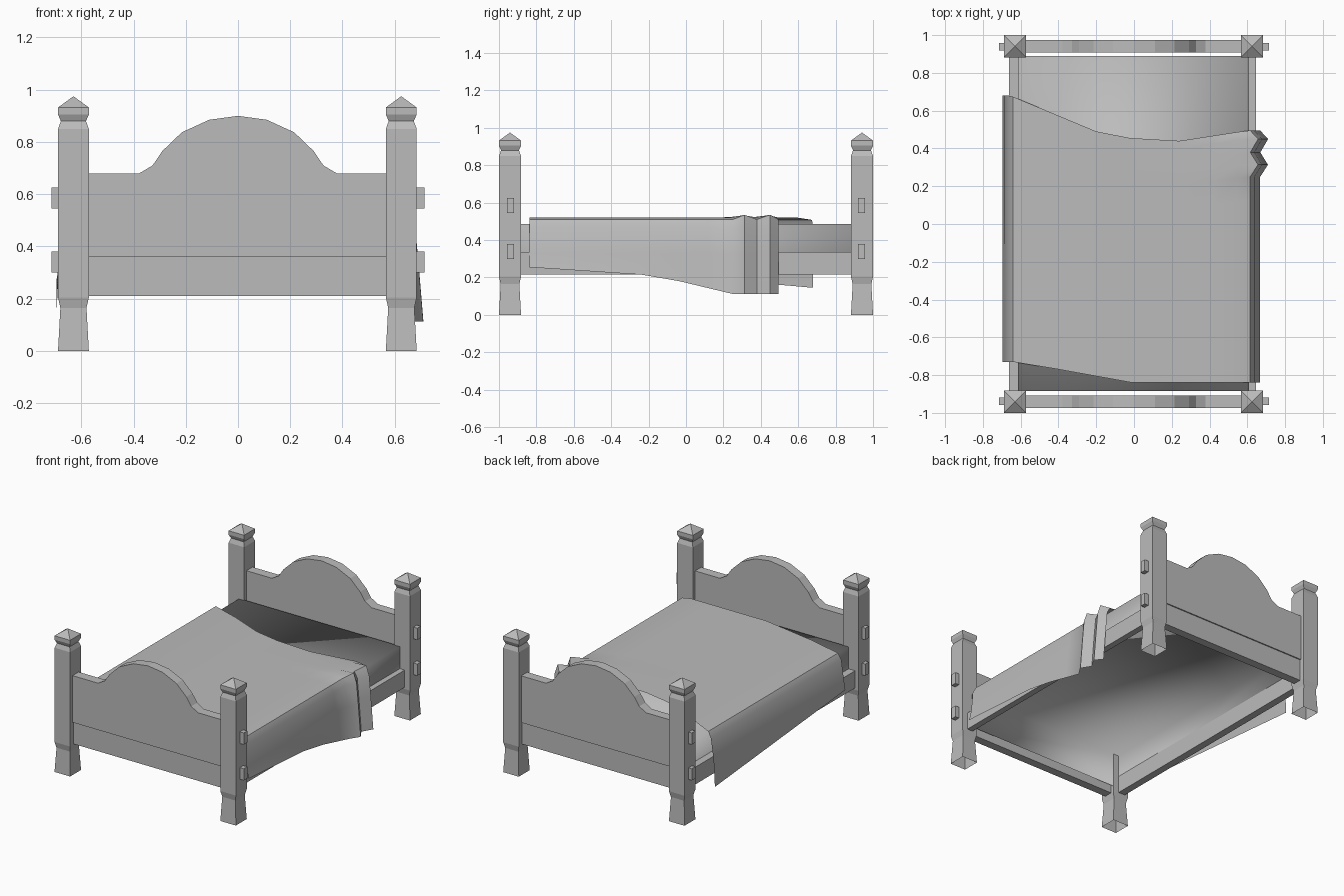
import bpy
import bmesh
import math

cube = bpy.data.objects.get("Cube")
if cube:
    bpy.data.objects.remove(cube)

grey = bpy.data.materials.new("plain grey")
grey.use_nodes = True
grey.diffuse_color = (0.5, 0.5, 0.5, 1)
grey.node_tree.nodes["Principled BSDF"].inputs["Base Color"].default_value = (0.5, 0.5, 0.5, 1)


def finish(name, bm, smooth_angle=None):
    mesh = bpy.data.meshes.new(name)
    bm.to_mesh(mesh)
    bm.free()
    mesh.materials.append(grey)
    obj = bpy.data.objects.new(name, mesh)
    bpy.context.collection.objects.link(obj)
    if smooth_angle:
        bpy.ops.object.select_all(action="DESELECT")
        obj.select_set(True)
        bpy.context.view_layer.objects.active = obj
        bpy.ops.object.shade_smooth_by_angle(angle=math.radians(smooth_angle))
    return obj


def box_mesh(x, y, z):
    bm = bmesh.new()
    bmesh.ops.create_cube(bm, size=1)
    for v in bm.verts:
        for i, (lo, hi) in enumerate((x, y, z)):
            v.co[i] = lo if v.co[i] < 0 else hi
    return bm


def interp(points, x):
    if x <= points[0][0]:
        return points[0][1]
    for (x0, y0), (x1, y1) in zip(points, points[1:]):
        if x <= x1:
            return y0 + (y1 - y0) * (x - x0) / (x1 - x0)
    return points[-1][1]


# Square post: stacked rings (height, half width) under a pyramid cap, hollow foot
POST = [(0, .059), (.165, .05), (.205, .059), (.85, .059), (.88, .048), (.905, .059), (.932, .059)]


def post(name, cx, cy):
    bm = bmesh.new()
    rings = [[bm.verts.new((cx + sx * r, cy + sy * r, z))
              for sx, sy in ((-1, -1), (1, -1), (1, 1), (-1, 1))] for z, r in POST]
    for a, b in zip(rings, rings[1:]):
        for i in range(4):
            j = (i + 1) % 4
            bm.faces.new((a[i], a[j], b[j], b[i]))
    tip = bm.verts.new((cx, cy, .975))
    for i in range(4):
        bm.faces.new((rings[-1][i], rings[-1][(i + 1) % 4], tip))
    finish(name, bm)


# Arched upper board, extruded along y
ARCH = [(0, .9), (.11, .885), (.215, .837), (.29, .765), (.327, .71), (.378, .68), (.572, .68), (.572, .36)]


def arched_board(name, y0, y1):
    bm = bmesh.new()
    outline = ARCH + [(-x, z) for x, z in reversed(ARCH[1:])]
    face = bm.faces.new([bm.verts.new((x, y0, z)) for x, z in outline])
    new = bmesh.ops.extrude_face_region(bm, geom=[face])["geom"]
    for v in new:
        if isinstance(v, bmesh.types.BMVert):
            v.co.y = y1
    bmesh.ops.recalc_face_normals(bm, faces=bm.faces)
    finish(name, bm)


for end, sy in (("foot", -1), ("head", 1)):
    lo, hi = sorted((sy * .907, sy * .973))
    arched_board(end + "_arched_board", lo, hi)
    lo, hi = sorted((sy * .907, sy * .965))
    finish(end + "_lower_board", box_mesh((-.572, .572), (lo, hi), (.21, .36)))
    for side, cx in (("right", -.63), ("left", .625)):
        post(f"{end}_{side}_post", cx, sy * .941)
        sx = 1 if cx > 0 else -1
        # Tenon ends showing through the posts
        for level, z in (("lower", .3), ("upper", .545)):
            x = sorted((sx * .67, sx * .714))
            finish(f"{end}_{side}_{level}_peg", box_mesh(x, (sy * .938 - .019, sy * .938 + .019), (z, z + .08)))

# Side rails
finish("right_rail", box_mesh((-.663, -.612), (-.89, .89), (.217, .335)))
finish("left_rail", box_mesh((.602, .645), (-.89, .89), (.217, .335)))

# Mattress, an open-bottomed shell
bm = box_mesh((-.613, .608), (-.885, .89), (.25, .485))
bm.faces.ensure_lookup_table()
bmesh.ops.delete(bm, geom=[min(bm.faces, key=lambda f: f.calc_center_median().z)], context="FACES_ONLY")
finish("mattress", bm, 180)

# Blanket: a draped sheet, swept from foot edge to head edge
HEAD_EDGE = [(-.655, .68), (-.2, .49), (-.02, .455), (.24, .44), (.6, .495)]
FOOT_EDGE = [(-.62, -.73), (-.02, -.838)]
LEFT_HEM = [(-.84, .255), (-.16, .21), (.25, .112), (.49, .112)]
RIGHT_HEM = [(-.73, .27), (.68, .145)]
RIPPLE = [(.25, 0), (.315, .042), (.38, 0), (.45, .042), (.495, 0)]
TOP_X = [-.64, -.42, -.2, -.02, .24, .42, .55]
rows = [0, .15, .3, .45, .6, .72, .816, .864, .913, .966, 1]

bm = bmesh.new()
sheet = []
for t in rows:
    def along(x):
        foot, head = interp(FOOT_EDGE, x), interp(HEAD_EDGE, x)
        return foot + t * (head - foot)

    yr, yl = along(-.7), along(.7)
    fold = interp(RIPPLE, yl)
    line = [(-.695, yr, interp(RIGHT_HEM, yr)), (-.685, yr, .33), (-.665, yr, .47)]
    for x in TOP_X:
        lift = fold * .3 * max(0, (x - .3) / .3)
        line.append((x, along(x), (.508 if x < -.6 else .522) + lift))
    line += [(.615 + fold, yl, .51 + fold * .6), (.637 + fold, yl, .47),
             (.65 + fold, yl, .33), (.668 + fold, yl, interp(LEFT_HEM, yl))]
    sheet.append([bm.verts.new(p) for p in line])
for a, b in zip(sheet, sheet[1:]):
    for i in range(len(a) - 1):
        bm.faces.new((a[i], a[i + 1], b[i + 1], b[i]))
finish("blanket", bm, 50)
